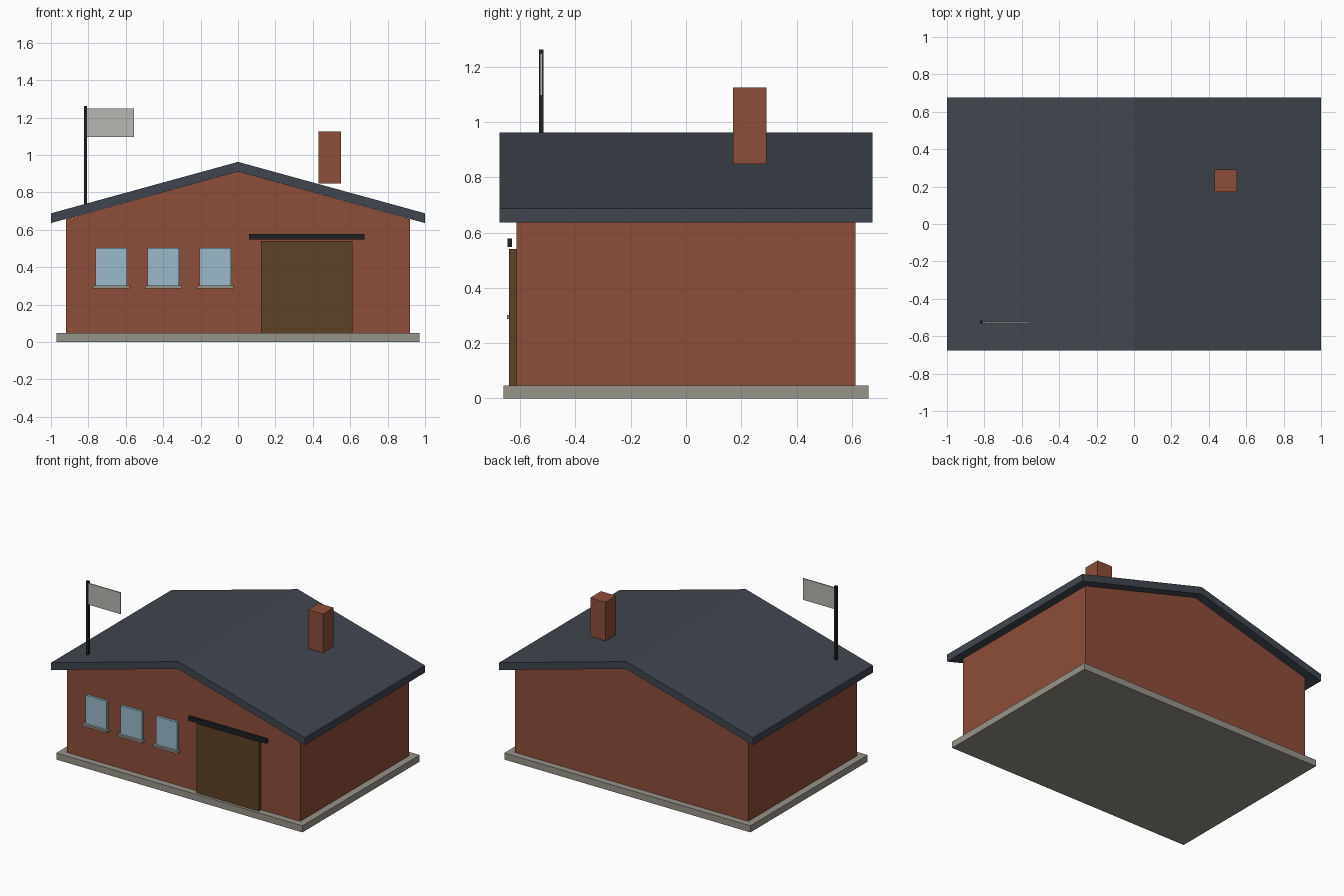
import bpy, bmesh

if "Cube" in bpy.data.objects:
    bpy.data.objects.remove(bpy.data.objects["Cube"])


def material(name, rgb):
    m = bpy.data.materials.new(name)
    m.diffuse_color = (*[(c / 255) ** 2.2 for c in rgb], 1)
    m.use_nodes = True
    m.node_tree.nodes["Principled BSDF"].inputs["Base Color"].default_value = m.diffuse_color
    return m


BRICK = material("brick", (140, 79, 60))
SLATE = material("slate", (66, 71, 80))
STONE = material("stone", (150, 146, 136))
WOOD = material("wood", (94, 68, 42))
GLASS = material("glass", (150, 185, 200))
DARK = material("dark_metal", (36, 38, 40))
CLOTH = material("cloth", (180, 180, 175))


def extrude_profile(name, points, y0, y1, mat):
    """Closed x-z profile extruded along y."""
    bm = bmesh.new()
    face = bm.faces.new([bm.verts.new((x, y0, z)) for x, z in points])
    ext = bmesh.ops.extrude_face_region(bm, geom=[face])
    verts = [g for g in ext["geom"] if isinstance(g, bmesh.types.BMVert)]
    bmesh.ops.translate(bm, verts=verts, vec=(0, y1 - y0, 0))
    bmesh.ops.recalc_face_normals(bm, faces=bm.faces)
    mesh = bpy.data.meshes.new(name)
    bm.to_mesh(mesh)
    bm.free()
    mesh.materials.append(mat)
    ob = bpy.data.objects.new(name, mesh)
    bpy.context.collection.objects.link(ob)
    return ob


def box(name, x, y, z, mat):
    """Box from (min, max) ranges."""
    pts = [(x[0], z[0]), (x[1], z[0]), (x[1], z[1]), (x[0], z[1])]
    return extrude_profile(name, pts, y[0], y[1], mat)


# Foundation, gabled walls and roof
BASE, WALL_Y = 0.047, 0.613
box("foundation", (-0.97, 0.97), (-0.66, 0.66), (0, BASE), STONE)
extrude_profile("walls", [(-0.92, BASE), (0.92, BASE), (0.92, 0.657),
                          (0, 0.911), (-0.92, 0.657)], -WALL_Y, WALL_Y, BRICK)
extrude_profile("roof", [(-1, 0.636), (0, 0.911), (1, 0.636),
                         (1, 0.688), (0, 0.963), (-1, 0.688)], -0.675, 0.675, SLATE)

# Chimney
box("chimney", (0.43, 0.55), (0.171, 0.292), (0.848, 1.125), BRICK)

# Garage door and the bar above it
box("door", (0.122, 0.612), (-0.64, -WALL_Y), (BASE, 0.541), WOOD)
box("door_canopy", (0.06, 0.675), (-0.647, -0.629), (0.548, 0.578), DARK)

# Windows with sills
for i, x in enumerate((-0.678, -0.4, -0.122)):
    box(f"window_{i + 1}", (x - 0.084, x + 0.084), (-0.63, -WALL_Y), (0.302, 0.503), GLASS)
    box(f"window_sill_{i + 1}", (x - 0.097, x + 0.097), (-0.648, -WALL_Y), (0.287, 0.302), STONE)

# Flag and pole
box("flag_pole", (-0.824, -0.807), (-0.532, -0.516), (0.735, 1.262), DARK)
box("flag", (-0.807, -0.556), (-0.528, -0.52), (1.096, 1.248), CLOTH)
